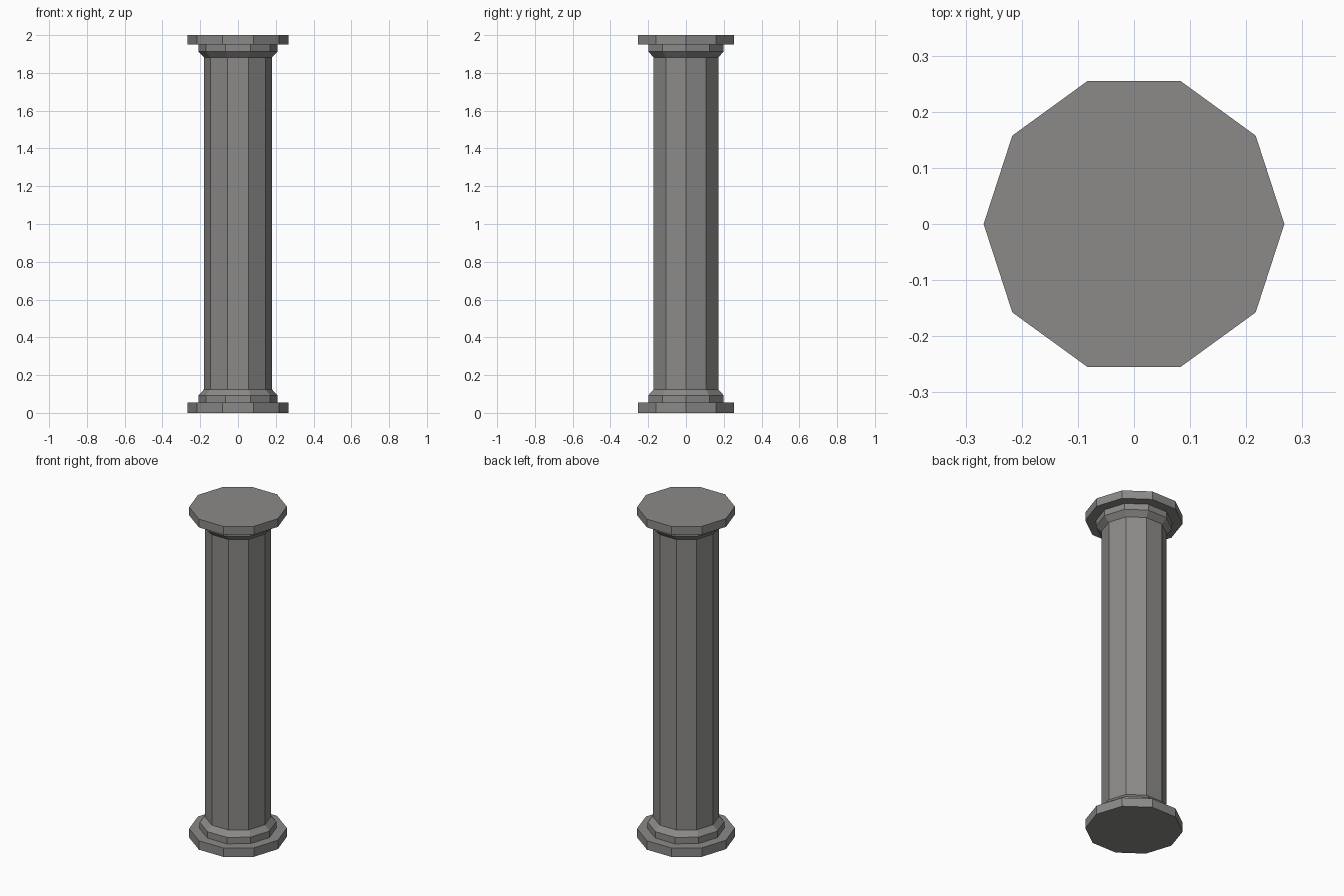
import bpy
import bmesh
import math

if "Cube" in bpy.data.objects:
    bpy.data.objects.remove(bpy.data.objects["Cube"])

SIDES = 10

stone = bpy.data.materials.new("grey stone")
stone.diffuse_color = (0.26, 0.255, 0.25, 1.0)
stone.use_nodes = True
stone.node_tree.nodes["Principled BSDF"].inputs["Base Color"].default_value = stone.diffuse_color


def lathe(name, profile):
    """Closed ten-sided solid from (radius, z) pairs, bottom to top."""
    bm = bmesh.new()
    rings = []
    for r, z in profile:
        rings.append([bm.verts.new((r * math.cos(2 * math.pi * i / SIDES),
                                    r * math.sin(2 * math.pi * i / SIDES), z))
                      for i in range(SIDES)])
    for a, b in zip(rings, rings[1:]):
        for i in range(SIDES):
            j = (i + 1) % SIDES
            bm.faces.new((a[i], a[j], b[j], b[i]))
    bm.faces.new(list(reversed(rings[0])))
    bm.faces.new(rings[-1])
    bmesh.ops.recalc_face_normals(bm, faces=bm.faces)
    mesh = bpy.data.meshes.new(name)
    bm.to_mesh(mesh)
    bm.free()
    mesh.materials.append(stone)
    obj = bpy.data.objects.new(name, mesh)
    bpy.context.collection.objects.link(obj)
    return obj


# One continuous column: base plate, base ring, shaft, capital ring, top plate
lathe("column", [
    (0.268, 0.0), (0.268, 0.054),
    (0.21, 0.054), (0.21, 0.093),
    (0.18, 0.124), (0.18, 1.882),
    (0.21, 1.913), (0.21, 1.95),
    (0.268, 1.95), (0.268, 2.0),
])
